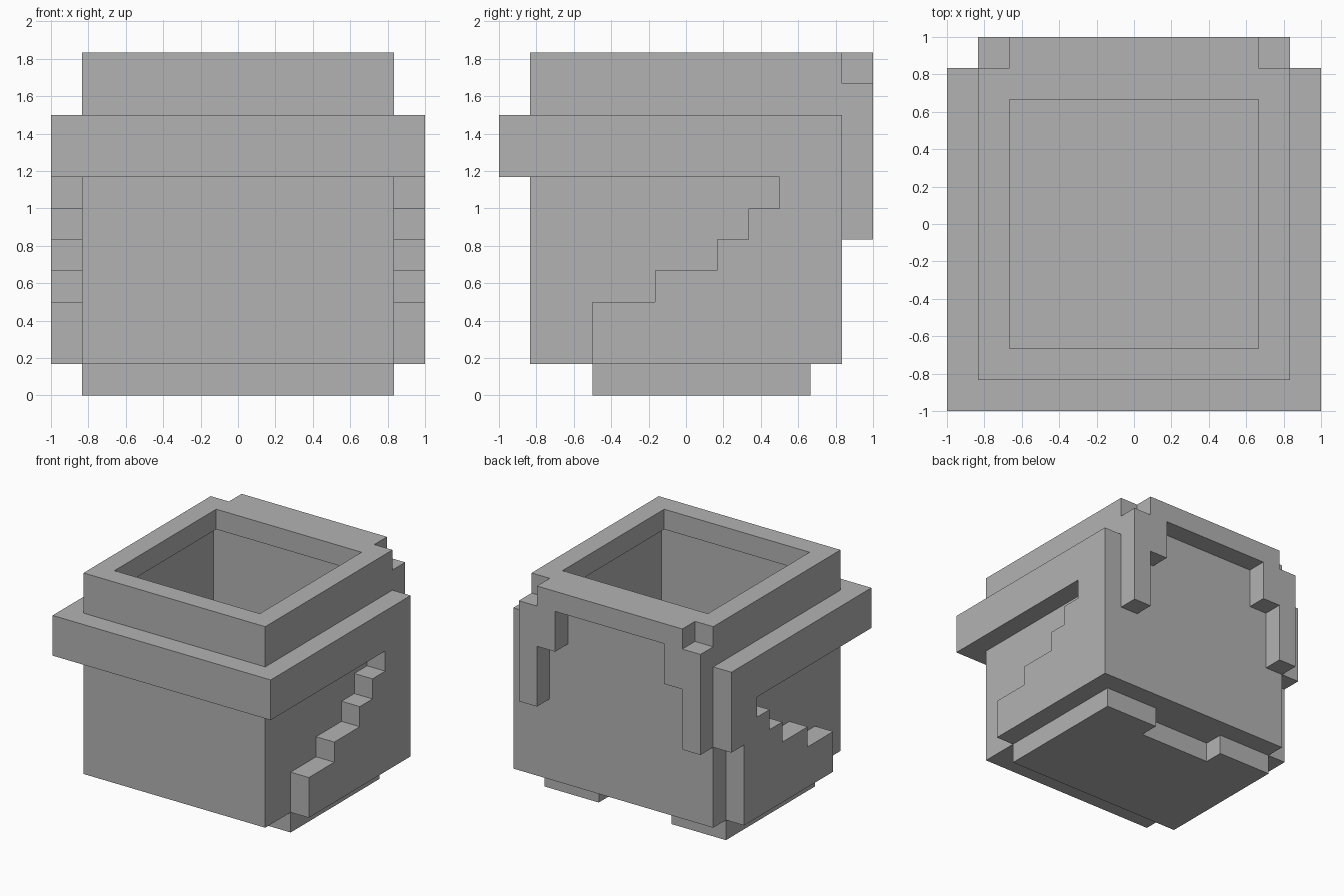
import bpy
import bmesh
from mathutils import Vector

if "Cube" in bpy.data.objects:
    bpy.data.objects.remove(bpy.data.objects["Cube"], do_unlink=True)

U = 1 / 6  # one block of the model

grey = bpy.data.materials.new("plain_grey")
grey.use_nodes = True
grey.diffuse_color = (0.45, 0.45, 0.45, 1)
for node in grey.node_tree.nodes:
    if node.type == "BSDF_PRINCIPLED":
        node.inputs["Base Color"].default_value = grey.diffuse_color


def finish(name, bm):
    """Scale the block units and turn the bmesh into an object."""
    bmesh.ops.recalc_face_normals(bm, faces=bm.faces)
    bmesh.ops.scale(bm, vec=(U, U, U), verts=bm.verts)
    mesh = bpy.data.meshes.new(name)
    bm.to_mesh(mesh)
    bm.free()
    mesh.materials.append(grey)
    obj = bpy.data.objects.new(name, mesh)
    bpy.context.collection.objects.link(obj)
    return obj


def prism(name, outline, place, push):
    """Extrude a flat outline; place maps its two coordinates to 3D."""
    bm = bmesh.new()
    face = bm.faces.new([bm.verts.new(place(a, b)) for a, b in outline])
    grown = bmesh.ops.extrude_face_region(bm, geom=[face])["geom"]
    moved = [g for g in grown if isinstance(g, bmesh.types.BMVert)]
    bmesh.ops.translate(bm, vec=Vector(push), verts=moved)
    return finish(name, bm)


def mirrored(half):
    """Complete a symmetric outline from its +x half."""
    return half + [(-a, b) for a, b in reversed(half)]


def square_shell(name, rings):
    """Skin square rings given as (half width, height), capped at both ends."""
    bm = bmesh.new()
    loops = [[bm.verts.new((sx * h, sy * h, z))
              for sx, sy in ((-1, -1), (1, -1), (1, 1), (-1, 1))]
             for h, z in rings]
    for low, high in zip(loops, loops[1:]):
        for i in range(4):
            j = (i + 1) % 4
            bm.faces.new((low[i], low[j], high[j], high[i]))
    bm.faces.new(loops[0])
    bm.faces.new(loops[-1])
    return finish(name, bm)


# Hollow body with a thicker lip around the opening
square_shell("hollow_body", [(5, 1), (5, 11), (4, 11), (4, 10), (4.5, 10), (4.5, 1.5)])

# Front band
prism("front_band", [(-6, 7), (6, 7), (6, 9), (-6, 9)],
      lambda x, z: (x, -6, z), (0, 1, 0))

# Side panels: band on top, stepped edge below; one has a notch at the back
steps = [(-3, 1), (-3, 3), (-1, 3), (-1, 4), (1, 4), (1, 5), (2, 5), (2, 6),
         (3, 6), (3, 7), (-5, 7), (-5, 9), (5, 9)]
back_edges = {"left": (5, [(5, 1)]), "right": (-6, [(5, 5), (4, 5), (4, 1)])}
for side, (x0, back) in back_edges.items():
    prism(side + "_side_panel", steps + back,
          lambda y, z: (x0, y, z), (1, 0, 0))

# Back drape with a hanging strip at each side
drape = [(4, 11), (4, 10), (5, 10), (5, 5), (4, 5), (4, 8), (3, 8), (3, 10)]
prism("back_drape", mirrored(drape), lambda x, z: (x, 5, z), (0, 1, 0))

# Base plate, notched at the middle of the back
base = [(5, -3), (5, 4), (2, 4), (2, 3)]
prism("base_plate", mirrored(base), lambda x, y: (x, y, 0), (0, 0, 1))
